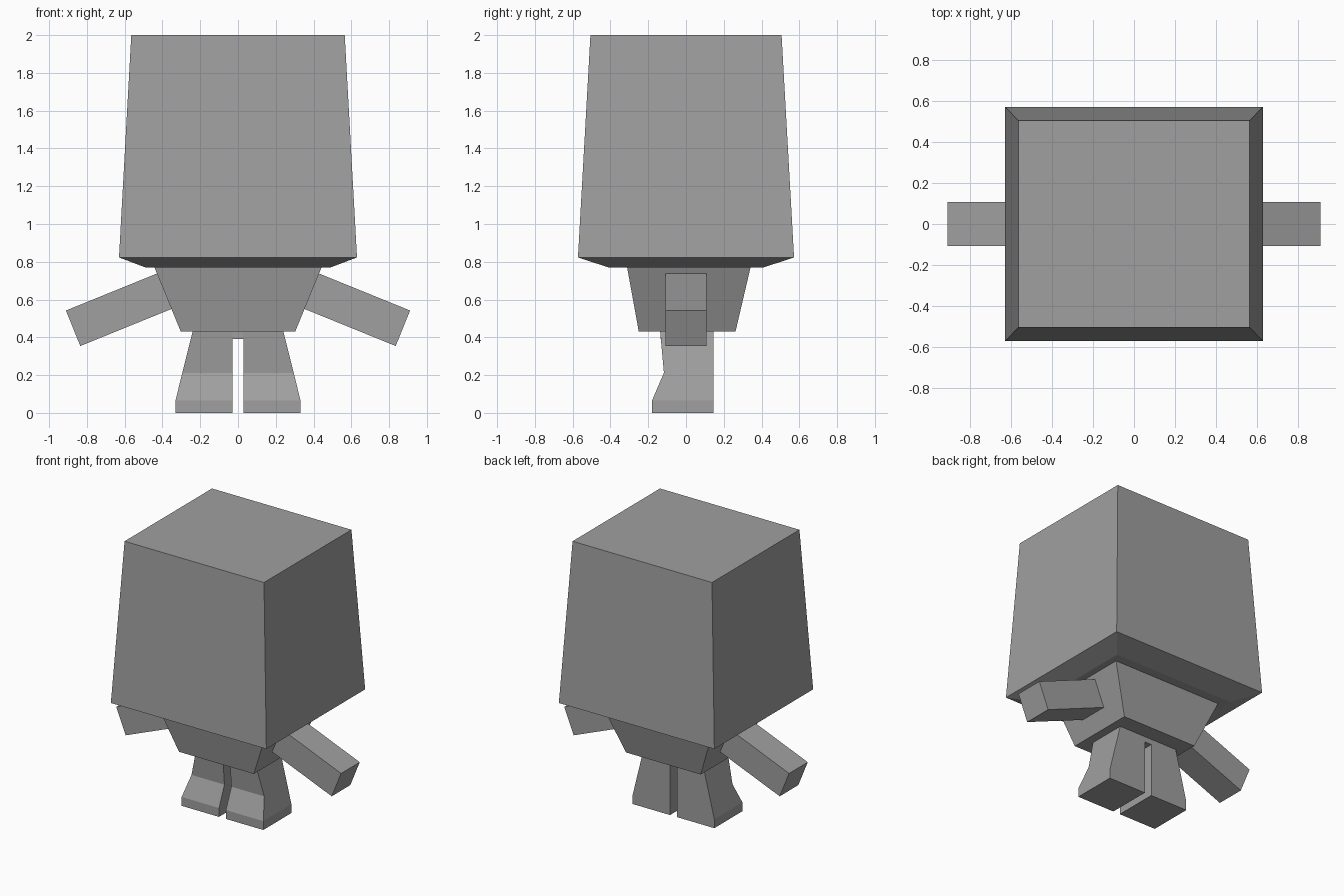
import bpy, bmesh

if "Cube" in bpy.data.objects:
    bpy.data.objects.remove(bpy.data.objects["Cube"])

grey = bpy.data.materials.new("plain grey")
grey.diffuse_color = (0.35, 0.35, 0.35, 1)
grey.use_nodes = True
grey.node_tree.nodes["Principled BSDF"].inputs["Base Color"].default_value = grey.diffuse_color


def loft(name, rings):
    """Closed flat-faced solid through a stack of four-point rings."""
    bm = bmesh.new()
    loops = [[bm.verts.new(p) for p in ring] for ring in rings]
    for a, b in zip(loops, loops[1:]):
        for i in range(4):
            j = (i + 1) % 4
            bm.faces.new((a[i], a[j], b[j], b[i]))
    bm.faces.new(loops[0][::-1])
    bm.faces.new(loops[-1])
    bmesh.ops.recalc_face_normals(bm, faces=bm.faces[:])
    mesh = bpy.data.meshes.new(name)
    bm.to_mesh(mesh)
    bm.free()
    mesh.materials.append(grey)
    obj = bpy.data.objects.new(name, mesh)
    bpy.context.collection.objects.link(obj)
    return obj


def rect(x0, x1, y0, y1, z):
    return [(x0, y0, z), (x1, y0, z), (x1, y1, z), (x0, y1, z)]


# Head: tapered box with a chamfered underside
loft("head", [rect(-0.49, 0.49, -0.41, 0.41, 0.77),
              rect(-0.63, 0.63, -0.572, 0.572, 0.823),
              rect(-0.565, 0.565, -0.506, 0.506, 2.0)])

# Torso: widens towards the head
loft("torso", [rect(-0.303, 0.303, -0.25, 0.262, 0.43),
               rect(-0.443, 0.443, -0.312, 0.342, 0.772)])

# Crotch joining the legs
loft("crotch", [rect(-0.03, 0.03, -0.135, 0.145, 0.39),
                rect(-0.03, 0.03, -0.135, 0.145, 0.432)])

for side, s in (("left", 1), ("right", -1)):
    # Arm: slanted box from the torso side
    ends = [((0.345, 0.553), (0.421, 0.741)), ((0.835, 0.354), (0.911, 0.542))]
    loft(side + "_arm", [[(s * lo[0], -0.108, lo[1]), (s * lo[0], 0.108, lo[1]),
                          (s * hi[0], 0.108, hi[1]), (s * hi[0], -0.108, hi[1])]
                         for lo, hi in ends])
    # Leg: flared outwards, with a foot sloping forwards
    profile = [(0.0, 0.331, -0.18), (0.065, 0.331, -0.18),
               (0.212, 0.295, -0.117), (0.432, 0.24, -0.137)]
    loft(side + "_leg", [rect(s * 0.028, s * x, y, 0.145, z) for z, x, y in profile])
